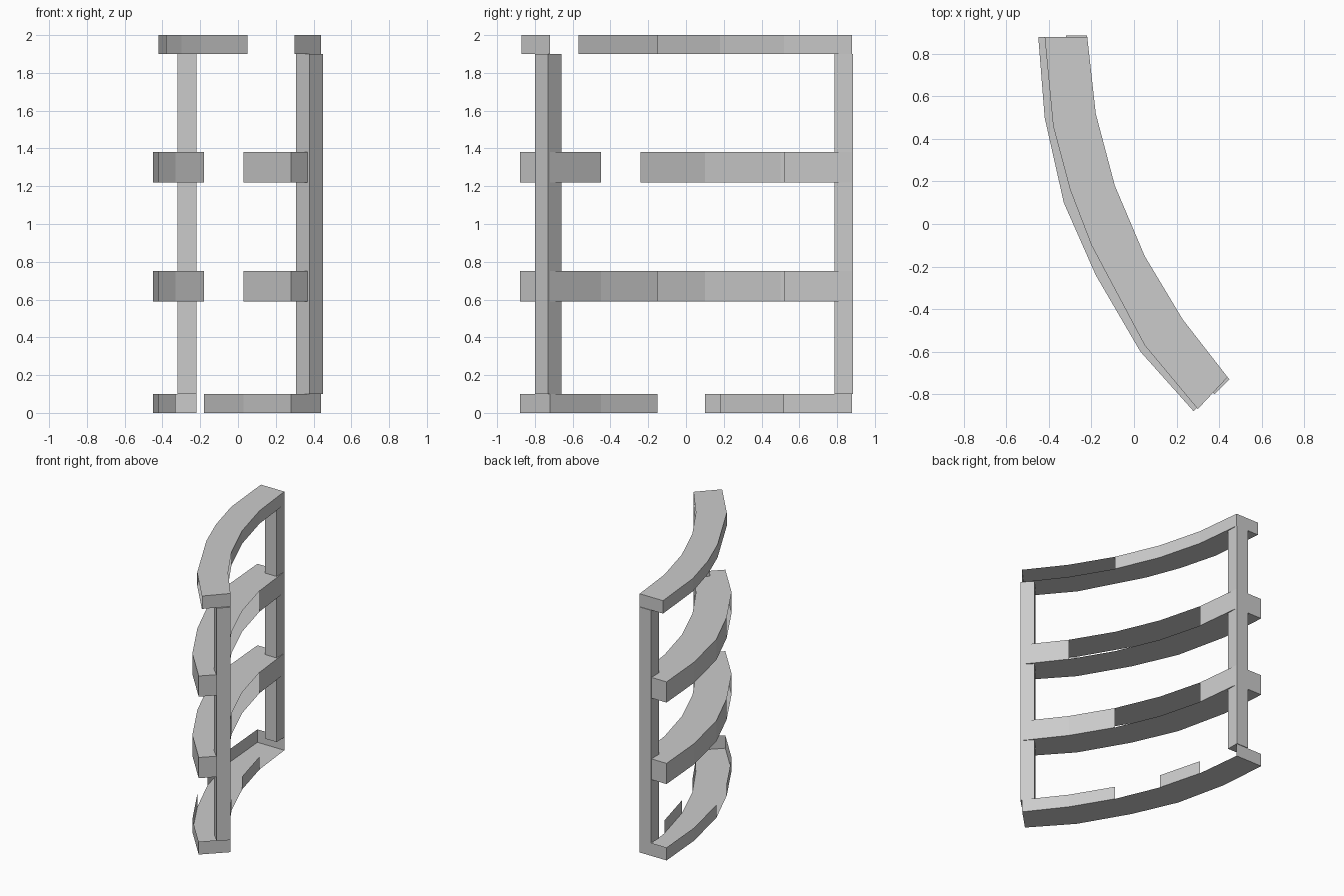
import bpy
import bmesh
from math import radians
from mathutils import Matrix

old = bpy.data.objects.get("Cube")
if old:
    bpy.data.objects.remove(old, do_unlink=True)

grey = bpy.data.materials.new("plain grey")
grey.use_nodes = True
colour = (0.6, 0.6, 0.6, 1)
grey.diffuse_color = colour
grey.node_tree.nodes["Principled BSDF"].inputs["Base Color"].default_value = colour

# Curved plan of the shelves, from the back end to the front end
INNER = [(-.22, .88), (-.18, .52), (-.09, .18), (.05, -.15), (.23, -.45), (.44, -.72)]
OUTER = [(-.45, .88), (-.42, .5), (-.33, .1), (-.18, -.24), (.03, -.6), (.28, -.88)]
OUTER_TOP = [(-.42, .88), (-.38, .46), (-.3, .16), (-.2, -.1), (.05, -.57), (.3, -.87)]


def finish(name, bm):
    mesh = bpy.data.meshes.new(name)
    bm.to_mesh(mesh)
    bm.free()
    mesh.materials.append(grey)
    obj = bpy.data.objects.new(name, mesh)
    bpy.context.collection.objects.link(obj)
    return obj


def shelf(name, low, high, outer, outer_walls, inner_walls, has_top=True):
    """Hollow curved shelf; the wall sets list which rim segments are closed."""
    bm = bmesh.new()

    def rail(points, z):
        return [bm.verts.new((x, y, z)) for x, y in points]

    out_b, out_t = rail(outer, low), rail(outer, high)
    in_b, in_t = rail(INNER, low), rail(INNER, high)
    last = len(INNER) - 1
    for i in range(last):
        j = i + 1
        bm.faces.new((out_b[i], in_b[i], in_b[j], out_b[j]))
        if has_top:
            bm.faces.new((out_t[i], out_t[j], in_t[j], in_t[i]))
        if i in outer_walls:
            bm.faces.new((out_b[i], out_b[j], out_t[j], out_t[i]))
        if i in inner_walls:
            bm.faces.new((in_b[j], in_b[i], in_t[i], in_t[j]))
    # end walls
    bm.faces.new((in_b[0], out_b[0], out_t[0], in_t[0]))
    bm.faces.new((out_b[last], in_b[last], in_t[last], out_t[last]))
    loose = [v for v in bm.verts if not v.link_faces]
    bmesh.ops.delete(bm, geom=loose, context='VERTS')
    finish(name, bm)


def post(name, x, y, angle):
    bm = bmesh.new()
    bmesh.ops.create_cube(bm, size=1, matrix=Matrix.Diagonal((.1, .1, 1.8, 1)))
    obj = finish(name, bm)
    obj.location = (x, y, 1)
    obj.rotation_euler.z = radians(angle)


# Shelves
shelf("bottom_shelf", 0, .1, OUTER, {0, 1, 3, 4}, {1, 3, 4}, has_top=False)
shelf("lower_shelf", .59, .75, OUTER, {0, 1, 2, 4}, {0, 3, 4})
shelf("upper_shelf", 1.22, 1.38, OUTER, {0, 1, 2, 4}, {0, 4})
shelf("top_shelf", 1.9, 2, OUTER_TOP, {0, 1, 2, 3}, {0, 1, 2})

# Upright posts at the inner corners
post("back_post", -.27, .835, 0)
post("front_post", .378, -.73, 45)
